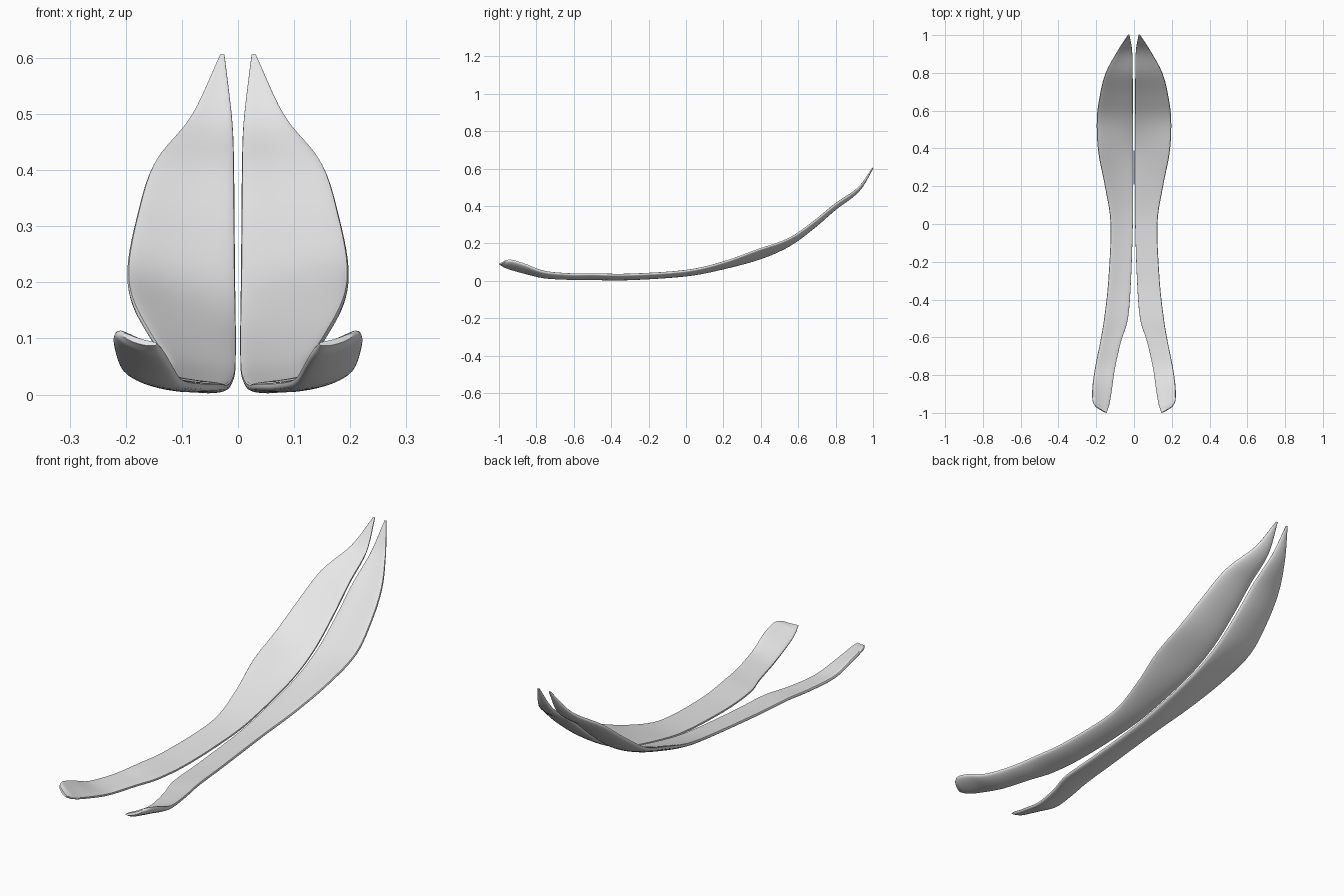
import bpy, bmesh, math
from mathutils import Vector

cube = bpy.data.objects.get("Cube")
if cube:
    bpy.data.objects.remove(cube, do_unlink=True)

grey = bpy.data.materials.new("light_grey")
grey.use_nodes = True
colour = (0.8, 0.8, 0.8, 1)
grey.diffuse_color = colour
grey.node_tree.nodes["Principled BSDF"].inputs["Base Color"].default_value = colour

# Edge rails of one blade, from the rounded foot to the pointed tip (x, y, z)
INNER = [(.145, -1, .09), (.13, -.95, .068), (.118, -.88, .048), (.1, -.76, .022),
         (.068, -.62, .015), (.032, -.5, .014), (.016, -.3, .014), (.006, 0, .034),
         (.004, .2, .07), (.004, .4, .122), (.005, .55, .192), (.006, .68, .29),
         (.007, .8, .396), (.01, .92, .485), (.024, 1, .605)]
OUTER = [(.205, -.965, .108), (.219, -.93, .109), (.219, -.86, .088), (.206, -.76, .05),
         (.178, -.62, .036), (.158, -.5, .036), (.136, -.3, .034), (.124, 0, .054),
         (.154, .2, .1), (.189, .38, .165), (.197, .55, .225), (.181, .68, .313),
         (.15, .8, .41), (.084, .92, .495), (.032, 1, .605)]
SUBDIV, SIDES, HALF_THICKNESS, SAG = 5, 28, 0.011, 0.007


def smooth_rail(points):
    """Catmull-Rom curve through the points."""
    p = [Vector(v) for v in points]
    p = [2 * p[0] - p[1]] + p + [2 * p[-1] - p[-2]]
    out = []
    for i in range(1, len(p) - 2):
        a, b, c, d = p[i - 1:i + 3]
        for k in range(SUBDIV):
            t = k / SUBDIV
            out.append(0.5 * (2 * b + (c - a) * t + (2 * a - 5 * b + 4 * c - d) * t ** 2
                              + (3 * b - a - 3 * c + d) * t ** 3))
    return out + [p[-2]]


def signed_power(v, e):
    return math.copysign(abs(v) ** e, v)


def make_blade(name, side):
    inner, outer = smooth_rail(INNER), smooth_rail(OUTER)
    middle = [(a + b) / 2 for a, b in zip(inner, outer)]
    last = len(inner) - 1
    bm = bmesh.new()
    rings = []
    for i, (a, b) in enumerate(zip(inner, outer)):
        along = middle[min(i + 1, last)] - middle[max(i - 1, 0)]
        normal = (b - a).cross(along).normalized()
        # Thin the section towards both ends
        thick = HALF_THICKNESS * min(1, 0.45 + i / 5, 0.3 + (last - i) / 12)
        sag = SAG * min(1, (b - a).length / 0.12)
        ring = []
        for k in range(SIDES):
            ang = math.tau * k / SIDES
            t = (signed_power(math.cos(ang), 0.8) + 1) / 2
            lift = thick * signed_power(math.sin(ang), 0.6) - sag * 4 * t * (1 - t)
            co = a.lerp(b, t) + normal * lift
            ring.append(bm.verts.new((co.x * side, co.y, co.z)))
        rings.append(ring)
    # Skin between the sections and close both ends
    for r, s in zip(rings, rings[1:]):
        for k in range(SIDES):
            n = (k + 1) % SIDES
            bm.faces.new((r[k], r[n], s[n], s[k]))
    bm.faces.new(rings[0])
    bm.faces.new(rings[-1])
    bmesh.ops.recalc_face_normals(bm, faces=bm.faces)
    mesh = bpy.data.meshes.new(name)
    bm.to_mesh(mesh)
    bm.free()
    mesh.materials.append(grey)
    obj = bpy.data.objects.new(name, mesh)
    bpy.context.collection.objects.link(obj)
    return obj


for blade in (make_blade("left_blade", 1), make_blade("right_blade", -1)):
    bpy.ops.object.select_all(action='DESELECT')
    blade.select_set(True)
    bpy.context.view_layer.objects.active = blade
    bpy.ops.object.shade_smooth_by_angle(angle=math.radians(50))
